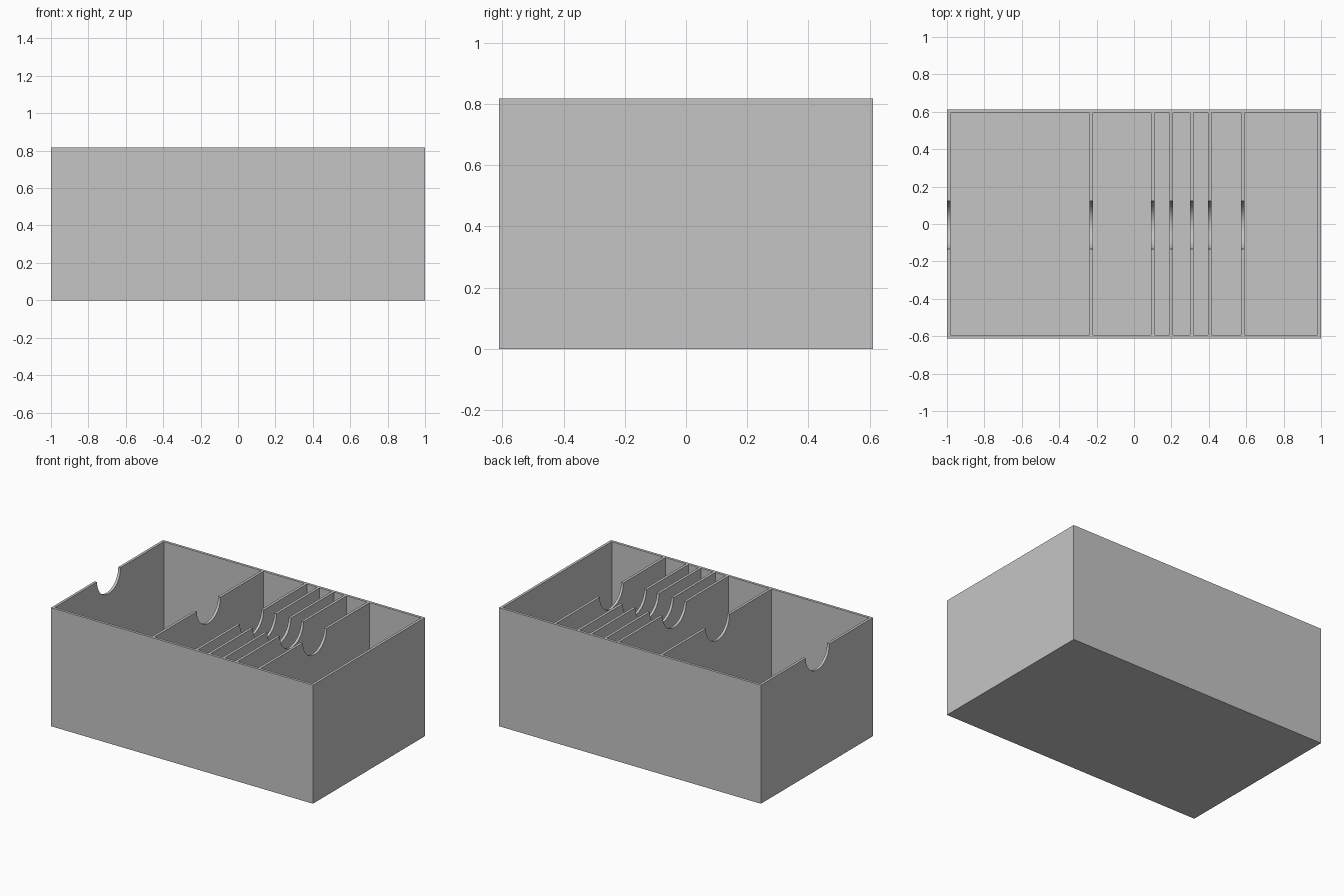
import bpy
import math

LENGTH, WIDTH, HEIGHT = 2.0, 1.222, 0.818
WALL, FLOOR = 0.018, 0.018
DIVIDERS = [-0.229, 0.101, 0.199, 0.309, 0.405, 0.581]   # divider centres along x
NOTCH_RADIUS, NOTCH_Y = 0.129, -0.006

if "Cube" in bpy.data.objects:
    bpy.data.objects.remove(bpy.data.objects["Cube"], do_unlink=True)

grey = bpy.data.materials.new("light_grey")
grey.use_nodes = True
colour = (0.56, 0.56, 0.56, 1.0)
grey.diffuse_color = colour
grey.node_tree.nodes["Principled BSDF"].inputs["Base Color"].default_value = colour


def block(name, x0, x1, depth, z0, z1):
    """Box between two x and two z limits, centred on y."""
    bpy.ops.mesh.primitive_cube_add(size=1, location=((x0 + x1) / 2, 0, (z0 + z1) / 2))
    obj = bpy.context.object
    obj.name = name
    obj.scale = (x1 - x0, depth, z1 - z0)
    bpy.ops.object.transform_apply(location=True, rotation=True, scale=True)
    obj.data.materials.append(grey)
    return obj


def carve(target, cutter):
    """Subtract the cutter from the target, then discard it."""
    cutter.hide_render = True
    mod = target.modifiers.new("carve", 'BOOLEAN')
    mod.operation = 'DIFFERENCE'
    mod.solver = 'EXACT'
    mod.object = cutter
    bpy.ops.object.select_all(action='DESELECT')
    bpy.context.view_layer.objects.active = target
    target.select_set(True)
    bpy.ops.object.modifier_apply(modifier=mod.name)
    bpy.data.objects.remove(cutter, do_unlink=True)


# Outer body of the tray
tray = block("divided_tray", -LENGTH / 2, LENGTH / 2, WIDTH, 0, HEIGHT)

# Compartments between neighbouring walls and dividers
walls = [-LENGTH / 2 + WALL / 2] + DIVIDERS + [LENGTH / 2 - WALL / 2]
for a, b in zip(walls, walls[1:]):
    carve(tray, block("compartment_cutter", a + WALL / 2, b - WALL / 2,
                      WIDTH - 2 * WALL, FLOOR, HEIGHT + 0.2))

# Finger notches through the right wall and every divider
start, end = -LENGTH / 2 - 0.1, 0.75
bpy.ops.mesh.primitive_cylinder_add(
    vertices=64, radius=NOTCH_RADIUS, depth=end - start,
    location=((start + end) / 2, NOTCH_Y, HEIGHT), rotation=(0, math.pi / 2, 0))
notch = bpy.context.object
notch.name = "notch_cutter"
notch.data.materials.append(grey)
carve(tray, notch)

# Smooth notch curves, crisp edges elsewhere
bpy.ops.object.shade_smooth_by_angle(angle=math.radians(30))
